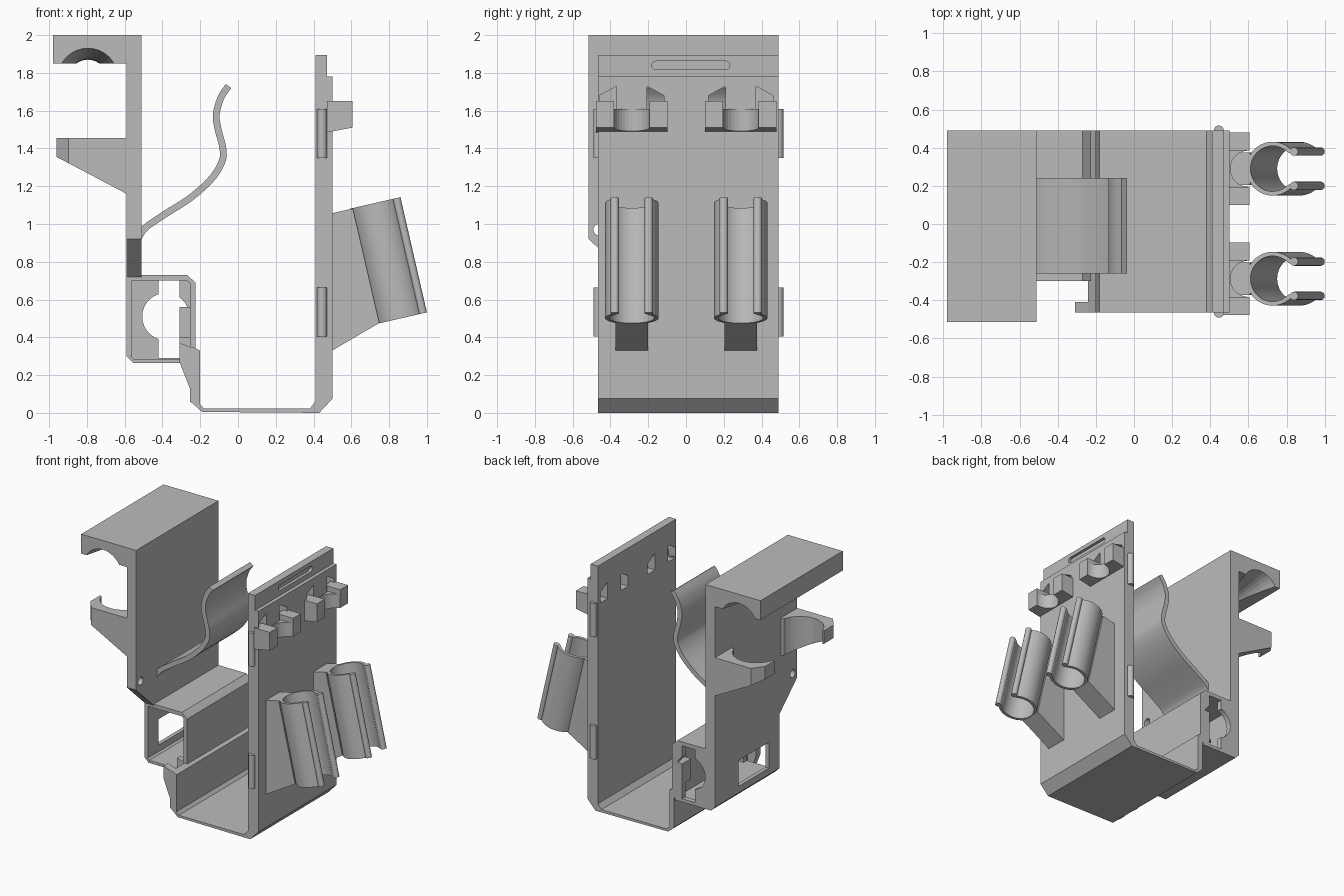
import bpy, bmesh, math
from mathutils import Vector, Matrix

if "Cube" in bpy.data.objects:
    bpy.data.objects.remove(bpy.data.objects["Cube"], do_unlink=True)

grey = bpy.data.materials.new("plain grey")
grey.use_nodes = True
grey.diffuse_color = (0.5, 0.5, 0.5, 1)
grey.node_tree.nodes["Principled BSDF"].inputs["Base Color"].default_value = (0.5, 0.5, 0.5, 1)


def prism(name, pts, lo, hi, axis="y"):
    """Extrude a profile: (x,z) along y, (y,z) along x, or (x,y) along z."""
    place = {"y": lambda a, b, t: (a, t, b),
             "x": lambda a, b, t: (t, a, b),
             "z": lambda a, b, t: (a, b, t)}[axis]
    bm = bmesh.new()
    face = bm.faces.new([bm.verts.new(place(a, b, lo)) for a, b in pts])
    ext = bmesh.ops.extrude_face_region(bm, geom=[face])
    shift = Vector(place(0, 0, hi - lo))
    bmesh.ops.translate(bm, vec=shift, verts=[v for v in ext["geom"] if isinstance(v, bmesh.types.BMVert)])
    bmesh.ops.recalc_face_normals(bm, faces=bm.faces)
    mesh = bpy.data.meshes.new(name)
    bm.to_mesh(mesh)
    bm.free()
    mesh.materials.append(grey)
    obj = bpy.data.objects.new(name, mesh)
    bpy.context.collection.objects.link(obj)
    return obj


def box(name, x, y, z):
    return prism(name, [(x[0], z[0]), (x[1], z[0]), (x[1], z[1]), (x[0], z[1])], *y)


def arc(cx, cy, r, a0, a1, n=24):
    angles = [math.radians(a0 + (a1 - a0) * i / n) for i in range(n + 1)]
    return [(cx + r * math.cos(a), cy + r * math.sin(a)) for a in angles]


def circle(cx, cy, r, n=32):
    return arc(cx, cy, r, 0, 360, n)[:-1]


def cut(obj, *cutters):
    for c in cutters:
        mod = obj.modifiers.new("cut", "BOOLEAN")
        mod.object, mod.operation, mod.solver = c, "DIFFERENCE", "EXACT"
        c.hide_render = True
        c.hide_set(True)
        c.display_type = "WIRE"


def smooth(obj):
    bpy.ops.object.select_all(action="DESELECT")
    obj.select_set(True)
    bpy.context.view_layer.objects.active = obj
    bpy.ops.object.shade_smooth_by_angle(angle=math.radians(30))


def ribbon(path, t):
    """Outline of a strip of thickness t following a path."""
    left, right = [], []
    for i, p in enumerate(path):
        a, b = Vector(path[max(i - 1, 0)]), Vector(path[min(i + 1, len(path) - 1)])
        d = (b - a).normalized() * t / 2
        left.append((p[0] - d.y, p[1] + d.x))
        right.append((p[0] + d.y, p[1] - d.x))
    return left + right[::-1]


def spline(pts, n=6):
    """Smooth path through the given points."""
    out = []
    for i in range(len(pts) - 1):
        p = [Vector(pts[min(max(i + k, 0), len(pts) - 1)]) for k in (-1, 0, 1, 2)]
        for s in range(n):
            t = s / n
            out.append(tuple(0.5 * (2 * p[1] + (p[2] - p[0]) * t
                       + (2 * p[0] - 5 * p[1] + 4 * p[2] - p[3]) * t ** 2
                       + (3 * p[1] - p[0] - 3 * p[2] + p[3]) * t ** 3)))
    return out + [pts[-1]]


# Tall hanger plate with slanted lower front corner and pin hole
hanger = prism("hanger_plate", [(-0.515, 2), (-0.515, 0.92), (-0.3, 0.72), (0.49, 0.72), (0.49, 2)],
               -0.59, -0.51, "x")
cut(hanger, prism("pin_hole_cutter", circle(-0.46, 0.97, 0.03), -0.7, -0.4, "x"))

# Top arm with a waisted round recess below
arm = box("top_arm", (-0.98, -0.59), (-0.515, 0.49), (1.85, 2))
bm = bmesh.new()
rings = []
for i in range(9):
    y = -0.56 + i * 1.09 / 8
    r = 0.17 - 0.07 * (1 - ((y + 0.0125) / 0.545) ** 2)
    rings.append([bm.verts.new((a, y, b)) for a, b in circle(-0.795, 1.77, r)])
for r0, r1 in zip(rings, rings[1:]):
    for k in range(32):
        bm.faces.new((r0[k], r0[k - 1], r1[k - 1], r1[k]))
bm.faces.new(rings[0])
bm.faces.new(rings[-1])
bmesh.ops.recalc_face_normals(bm, faces=bm.faces)
mesh = bpy.data.meshes.new("arm_recess_cutter")
bm.to_mesh(mesh)
bm.free()
mesh.materials.append(grey)
recess = bpy.data.objects.new("arm_recess_cutter", mesh)
bpy.context.collection.objects.link(recess)
cut(arm, recess)

# Pair of tapered claws on the back
for side, edge, name in ((1, 0.49, "rear_claw"), (-1, -0.515, "front_claw")):
    claw = prism(name, [(-0.59, 1.16), (-0.96, 1.355), (-0.96, 1.455), (-0.59, 1.455)],
                 *sorted((edge, edge - side * 0.2)))
    inner = prism(name + "_cutter", circle(-0.78, edge - side * 0.24, 0.17), 1, 1.6, "z")
    tip = prism(name + "_tip_cutter", [(-0.89, edge + side * 0.01), (-1, edge + side * 0.01),
                                       (-1, edge - side * 0.14)], 1, 1.6, "z")
    cut(claw, inner, tip)

# Lower housing: outer wall with window, roof, floor and rear wall with opening
wall = prism("housing_outer_wall", [(-0.3, 0.72), (-0.3, 0.3), (0.49, 0.3), (0.49, 0.72)], -0.59, -0.56, "x")
cut(wall, box("window_cutter", (-0.7, -0.5), (-0.17, 0.2), (0.35, 0.55)))
prism("housing_roof", [(-0.59, 0.7), (-0.59, 0.73), (-0.27, 0.73), (-0.225, 0.69), (-0.225, 0.66), (-0.27, 0.7)],
      -0.3, 0.49)
prism("housing_floor", [(-0.59, 0.3), (-0.555, 0.265), (-0.25, 0.265), (-0.25, 0.285), (-0.55, 0.285), (-0.57, 0.3)],
      -0.3, 0.49)
rear = box("housing_rear_wall", (-0.565, -0.25), (0.45, 0.49), (0.28, 0.7))
cut(rear, box("rear_slot_cutter", (-0.42, -0.31), (0.3, 0.6), (0.29, 0.7)),
    prism("rear_round_cutter", circle(-0.382, 0.51, 0.125), 0.3, 0.6))
box("housing_inner_wall", (-0.255, -0.225), (-0.3, 0.49), (0.28, 0.69))
box("housing_inner_rib", (-0.31, -0.25), (0.38, 0.49), (0.4, 0.56))

# U-shaped channel, floor and low wall in one profile
prism("channel", [(-0.24, 0.35), (-0.24, 0.05), (-0.19, 0.005), (0.43, 0), (0.5, 0.075), (0.5, 0.2),
                  (0.41, 0.2), (0.41, 0.06), (0.38, 0.022), (-0.18, 0.022), (-0.2, 0.045), (-0.2, 0.33)],
      -0.465, 0.49)
for name, y in (("front_gusset", (-0.465, -0.41)), ("middle_gusset", (-0.3, -0.26))):
    prism(name, [(-0.24, 0.05), (-0.255, 0.06), (-0.255, 0.13), (-0.31, 0.27), (-0.31, 0.37), (-0.2, 0.33)], *y)

# Wavy spring tongue
tongue = prism("spring_tongue", ribbon(spline(
    [(-0.525, 0.93), (-0.49, 0.98), (-0.39, 1.05), (-0.25, 1.14), (-0.14, 1.24), (-0.085, 1.33), (-0.08, 1.4),
     (-0.105, 1.5), (-0.115, 1.58), (-0.09, 1.67), (-0.05, 1.73)]), 0.036), -0.26, 0.24)
smooth(tongue)

# Tool plate with thinner top edge and long shallow slot
plate = prism("tool_plate", [(0.41, 0.2), (0.5, 0.2), (0.5, 1.78), (0.472, 1.78), (0.472, 1.895), (0.41, 1.895)],
              -0.465, 0.49)
cut(plate, prism("slot_cutter", arc(0.21, 1.84, 0.022, -90, 90, 8) + arc(-0.16, 1.84, 0.022, 90, 270, 8),
                 0.45, 0.6, "x"))

# Rounded side ribs on the tool plate
for y in (-0.465, 0.49):
    for z in (0.405, 1.35):
        smooth(prism("side_rib", circle(0.445, y, 0.026, 20), z, z + 0.258, "z"))

# Tilted spring sleeve, its bracket and the small upper clip, for each side
tilt = math.atan2(0.14, 0.61)
outline = [(0.115, 0.09)] + arc(0, 0, 0.13, 45, 315, 36) + [(0.115, -0.09)]
for y in (-0.287, 0.29):
    parts = [prism("tool_sleeve", ribbon(outline, 0.022), 0, 0.626, "z")]
    for s in (1, -1):
        parts.append(prism("sleeve_lip", circle(0.115, s * 0.09, 0.022, 20), 0, 0.626, "z"))
    pose = (Matrix.Translation((0.73 + 0.14 * math.cos(tilt), y, 0.47 + 0.14 * math.sin(tilt)))
            @ Matrix.Rotation(-tilt, 4, "Y"))
    for p in parts:
        p.matrix_world = pose
        smooth(p)
    prism("sleeve_bracket", [(0.49, 0.325), (0.748, 0.476), (0.608, 1.082), (0.49, 1.055)], y - 0.085, y + 0.085)

    # Upper clip: two jaws around a round cradle, with openings in the plate above
    clip = prism("upper_clip", [(0.47, 1.485), (0.605, 1.51), (0.605, 1.65), (0.47, 1.65)], y - 0.19, y + 0.19)
    cut(clip, prism("cradle_cutter", circle(0.6, y, 0.095), 1.3, 1.8, "z"),
        box("notch_cutter", (0.46, 0.7), (y - 0.095, y + 0.095), (1.61, 1.7)))
    for s in (1, -1):
        cut(plate, prism("opening_cutter", [(y + s * 0.08, 1.6), (y + s * 0.17, 1.6), (y + s * 0.17, 1.68),
                                            (y + s * 0.08, 1.73)], 0.3, 0.6, "x"))
